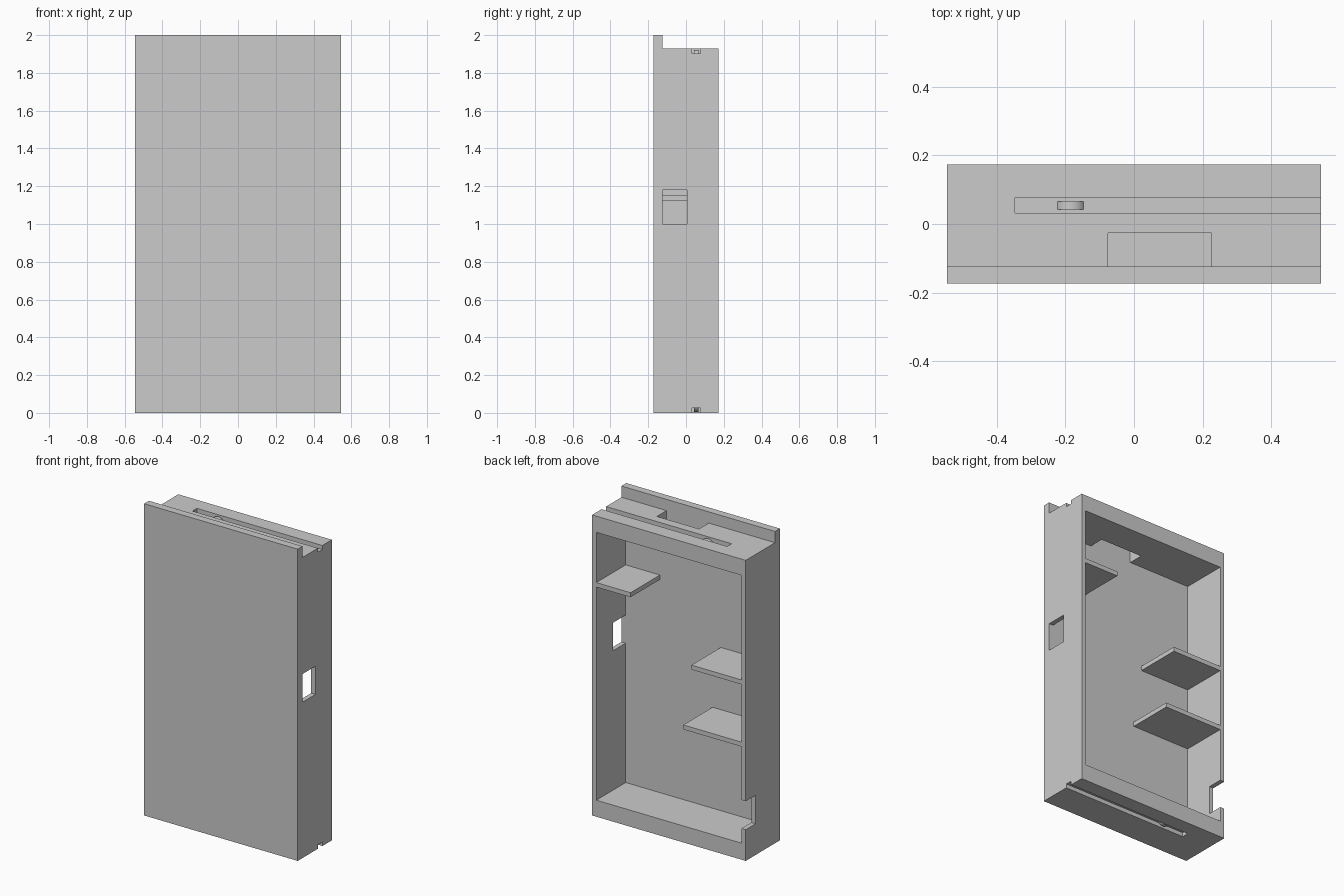
import bpy
import bmesh
from math import radians
from mathutils import Matrix, Vector

default = bpy.data.objects.get("Cube")
if default:
    bpy.data.objects.remove(default, do_unlink=True)

# Single plain grey
grey = bpy.data.materials.new("plain grey")
grey.use_nodes = True
grey.diffuse_color = (0.6, 0.6, 0.6, 1)
grey.node_tree.nodes["Principled BSDF"].inputs["Base Color"].default_value = (0.6, 0.6, 0.6, 1)

# Main dimensions
HALF_W, HALF_D = 0.545, 0.173
TOP, LIP_TOP = 1.928, 2.0
PANEL = -0.124               # inner face of the front panel
IN_W = 0.515                 # inner half width
FLOOR, CEILING = 0.106, 1.824
GROOVE = 0.026
OUT = 0.05                   # how far cutters overshoot


def finish(name, bm):
    bmesh.ops.recalc_face_normals(bm, faces=bm.faces)
    mesh = bpy.data.meshes.new(name)
    bm.to_mesh(mesh)
    bm.free()
    mesh.materials.append(grey)
    obj = bpy.data.objects.new(name, mesh)
    bpy.context.collection.objects.link(obj)
    return obj


def box(name, xs, ys, zs):
    low, high = (Vector(c) for c in zip(xs, ys, zs))
    bm = bmesh.new()
    bmesh.ops.create_cube(bm, size=1)
    bmesh.ops.scale(bm, vec=high - low, verts=bm.verts)
    bmesh.ops.translate(bm, vec=(low + high) / 2, verts=bm.verts)
    return finish(name, bm)


def cut(target, name, xs, ys, zs):
    cutter = box(name, xs, ys, zs)
    cutter.hide_render = True
    mod = target.modifiers.new(name, "BOOLEAN")
    mod.operation = "DIFFERENCE"
    mod.solver = "EXACT"
    mod.object = cutter
    bpy.context.view_layer.objects.active = target
    bpy.ops.object.modifier_apply(modifier=name)
    bpy.data.objects.remove(cutter, do_unlink=True)


# Case body: side profile with a raised front lip, extruded across the width
bm = bmesh.new()
profile = [(-HALF_D, 0), (HALF_D, 0), (HALF_D, TOP),
           (PANEL, TOP), (PANEL, LIP_TOP), (-HALF_D, LIP_TOP)]
face = bm.faces.new([bm.verts.new((-HALF_W, y, z)) for y, z in profile])
side = bmesh.ops.extrude_face_region(bm, geom=[face])
bmesh.ops.translate(bm, vec=(2 * HALF_W, 0, 0),
                    verts=[v for v in side["geom"] if isinstance(v, bmesh.types.BMVert)])
case = finish("case_body", bm)

# Cavity open to the back
cut(case, "cavity", (-IN_W, IN_W), (PANEL, HALF_D + OUT), (FLOOR, CEILING))
# Notch through the top wall, behind the lip
cut(case, "top_notch", (-0.075, 0.225), (PANEL, -0.026), (CEILING - OUT, TOP + OUT))
# Window in the left wall
cut(case, "side_window", (IN_W - OUT, HALF_W + OUT), (PANEL, 0.006), (1.0, 1.18))
# Notch in the rear edge of the right wall
cut(case, "edge_notch", (-HALF_W - OUT, -IN_W + OUT), (0.073, HALF_D + OUT), (0.2, 0.383))
# Sliding grooves along the top and bottom
for label, zs in (("top", (TOP - GROOVE, TOP + OUT)), ("bottom", (-OUT, GROOVE))):
    cut(case, label + "_groove", (-0.346, HALF_W + OUT), (0.032, 0.077), zs)

# Rounded snap bumps inside the grooves
RADIUS, RISE = 0.045, 0.02
for label, z in (("top", TOP - GROOVE + RISE - RADIUS), ("bottom", GROOVE - RISE + RADIUS)):
    bm = bmesh.new()
    place = Matrix.Translation((-0.185, 0.054, z)) @ Matrix.Rotation(radians(90), 4, "X")
    bmesh.ops.create_cone(bm, cap_ends=True, segments=48, radius1=RADIUS, radius2=RADIUS,
                          depth=0.024, matrix=place)
    bump = finish(label + "_snap_bump", bm)
    bpy.ops.object.select_all(action="DESELECT")
    bump.select_set(True)
    bpy.context.view_layer.objects.active = bump
    bpy.ops.object.shade_smooth_by_angle(angle=radians(30))

# Inner shelves reaching from the side walls
for label, xs, top in (("left", (0.272, IN_W), 1.502),
                       ("right_upper", (-IN_W, -0.16), 1.153),
                       ("right_lower", (-IN_W, -0.102), 0.754)):
    box(label + "_shelf", xs, (PANEL, HALF_D), (top - 0.029, top))
